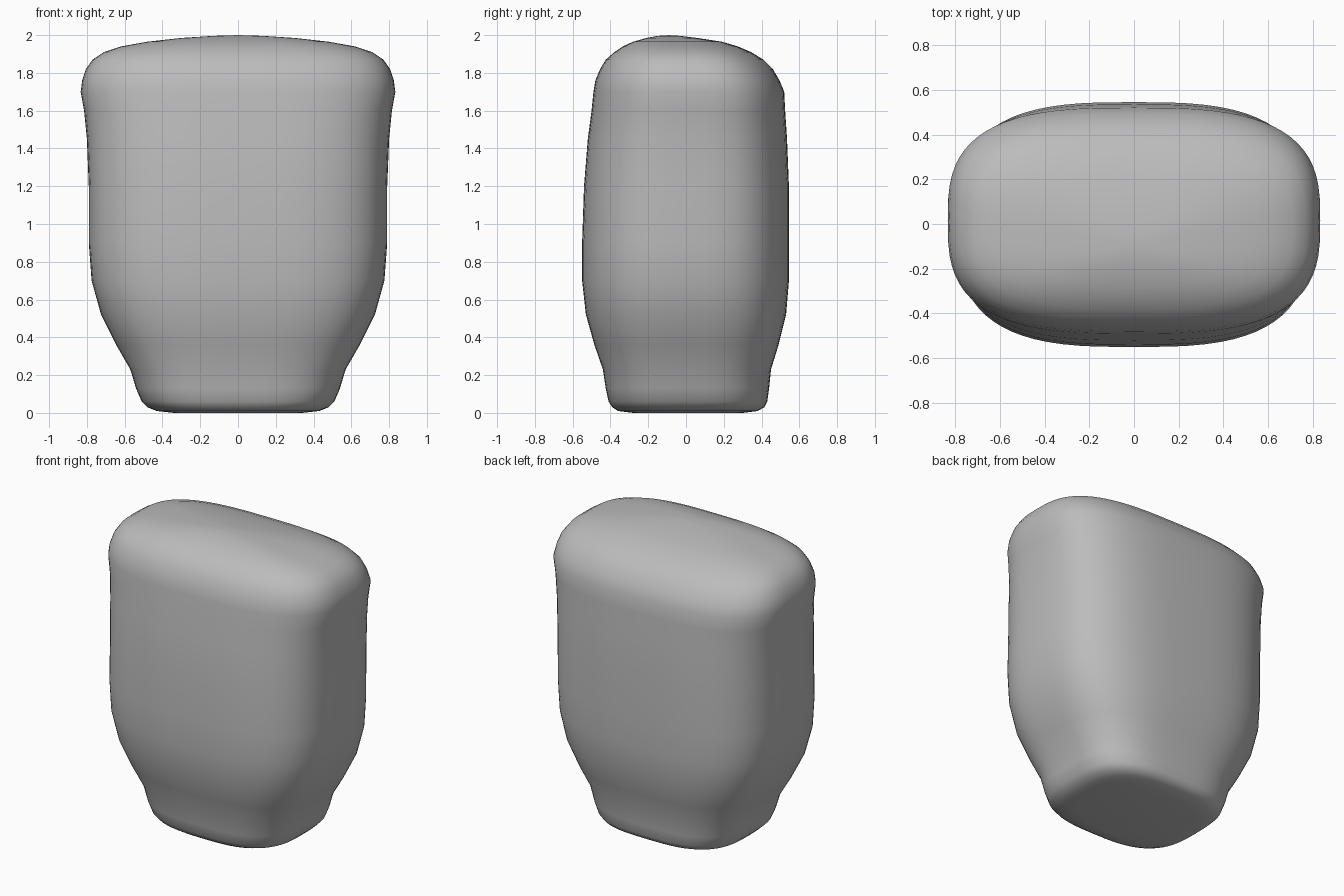
import bpy
import bmesh
from math import cos, sin, pi, copysign

SEGMENTS = 72

# Horizontal sections from base to crown: height, half width, front y, back y
SECTIONS = [
    (0, .34, -.28, .3), (.01, .43, -.36, .38), (.03, .48, -.39, .415),
    (.06, .51, -.41, .43), (.13, .54, -.425, .44), (.23, .57, -.44, .45),
    (.36, .645, -.485, .49), (.52, .725, -.53, .53), (.7, .775, -.55, .545),
    (.9, .79, -.55, .545), (1.2, .79, -.54, .545), (1.45, .8, -.52, .535),
    (1.6, .815, -.5, .525), (1.7, .833, -.49, .52), (1.76, .825, -.48, .495),
    (1.82, .805, -.455, .46), (1.87, .77, -.425, .41), (1.91, .71, -.38, .345),
    (1.94, .62, -.335, .275), (1.965, .48, -.28, .19), (1.985, .3, -.21, .06),
    (1.996, .13, -.15, -.03),
]


def make_material(name, color):
    """Plain flat material with matching viewport and render colour."""
    mat = bpy.data.materials.new(name)
    mat.use_nodes = True
    mat.diffuse_color = color
    for node in mat.node_tree.nodes:
        if node.type == 'BSDF_PRINCIPLED':
            node.inputs["Base Color"].default_value = color
            node.inputs["Roughness"].default_value = .6
    return mat


def rounded_power(value, exponent):
    return copysign(abs(value) ** exponent, value)


def section_ring(bm, height, half_width, front, back):
    """One rounded-rectangle ring of vertices."""
    middle, depth = (front + back) / 2, (back - front) / 2
    exponent = 2 / 3
    ring = []
    for i in range(SEGMENTS):
        angle = 2 * pi * i / SEGMENTS
        x = half_width * rounded_power(cos(angle), exponent)
        y = middle + depth * rounded_power(sin(angle), exponent)
        ring.append(bm.verts.new((x, y, height)))
    return ring


def build_body(name, sections, material):
    """Loft the sections, close the base flat and the crown with a fan."""
    bm = bmesh.new()
    rings = [section_ring(bm, *section) for section in sections]
    for lower, upper in zip(rings, rings[1:]):
        for i in range(SEGMENTS):
            j = (i + 1) % SEGMENTS
            bm.faces.new((lower[i], lower[j], upper[j], upper[i]))
    bm.faces.new(list(reversed(rings[0])))
    crown = bm.verts.new((0, -.09, 2))
    top = rings[-1]
    for i in range(SEGMENTS):
        bm.faces.new((top[i], top[(i + 1) % SEGMENTS], crown))
    bmesh.ops.recalc_face_normals(bm, faces=bm.faces[:])
    mesh = bpy.data.meshes.new(name)
    bm.to_mesh(mesh)
    bm.free()
    mesh.materials.append(material)
    for face in mesh.polygons:
        face.use_smooth = True
    body = bpy.data.objects.new(name, mesh)
    bpy.context.collection.objects.link(body)
    return body


default_cube = bpy.data.objects.get("Cube")
if default_cube:
    bpy.data.objects.remove(default_cube, do_unlink=True)

# Single smooth rounded shell with a narrow foot and a sloping domed top
grey = make_material("plain grey", (.5, .5, .5, 1))
build_body("rounded_body", SECTIONS, grey)
